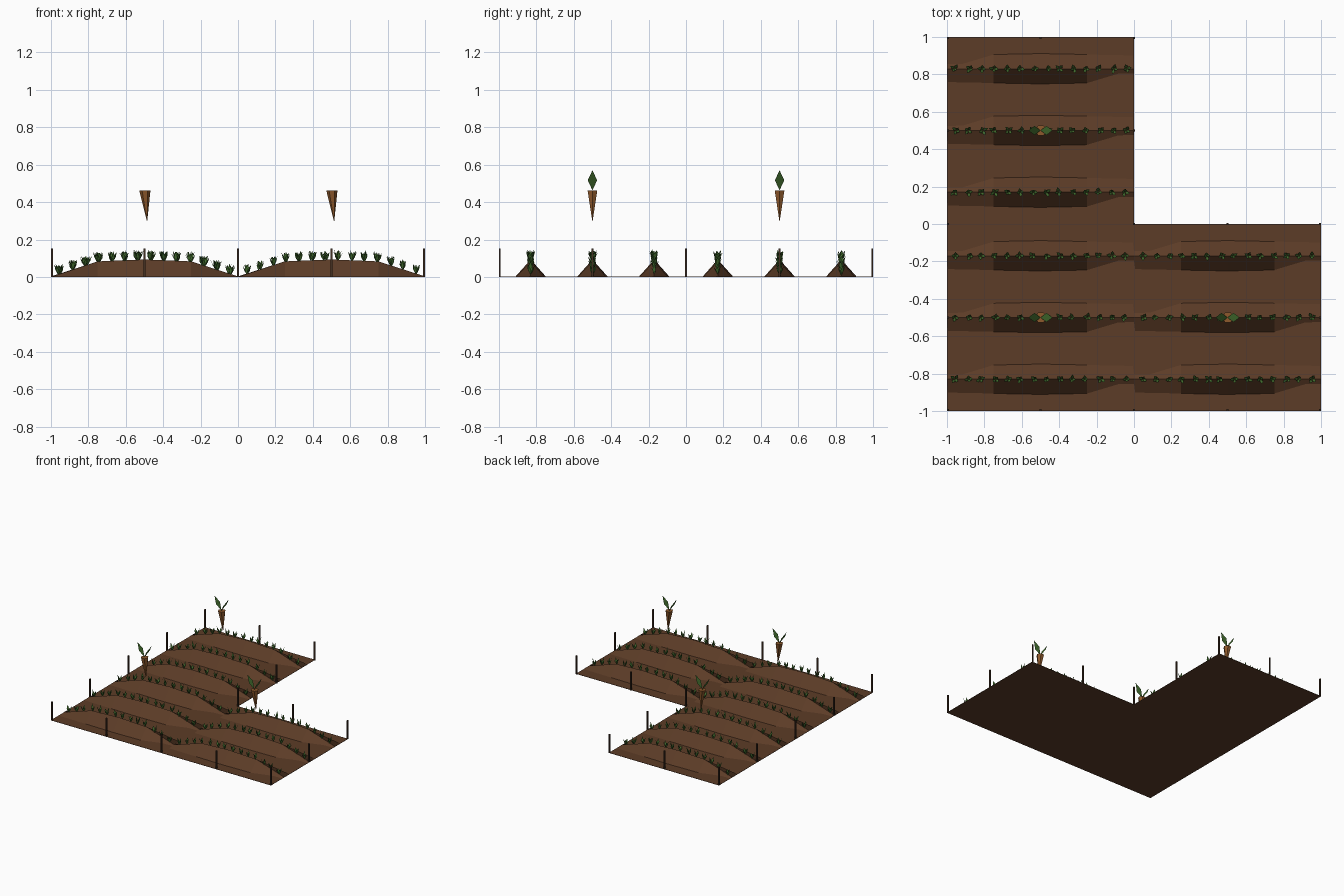
import bpy, bmesh, math, random
from mathutils import Vector

if "Cube" in bpy.data.objects:
    bpy.data.objects.remove(bpy.data.objects["Cube"])

random.seed(4)
TILES = [(-0.5, 0.5), (-0.5, -0.5), (0.5, -0.5)]
ROWS = (-0.33, 0.0, 0.33)


def material(name, rgb):
    m = bpy.data.materials.new(name)
    m.diffuse_color = (*rgb, 1)
    m.use_nodes = True
    m.node_tree.nodes["Principled BSDF"].inputs["Base Color"].default_value = m.diffuse_color
    return m


SOIL = material("soil brown", (0.107, 0.045, 0.020))
WOOD = material("dark post wood", (0.055, 0.029, 0.016))
LEAF = material("leaf green", (0.060, 0.165, 0.030))
ROOT = material("root orange", (0.270, 0.100, 0.025))


def finish(bm, name, mat, recalc=True):
    if recalc:
        bmesh.ops.recalc_face_normals(bm, faces=bm.faces)
    me = bpy.data.meshes.new(name)
    bm.to_mesh(me)
    bm.free()
    me.materials.append(mat)
    ob = bpy.data.objects.new(name, me)
    bpy.context.collection.objects.link(ob)
    return ob


def blade(bm, base, azimuth, tilt, length, width):
    """Flat diamond leaf leaning outward from its base."""
    out = Vector((math.cos(azimuth), math.sin(azimuth), 0))
    side = Vector((-out.y, out.x, 0)) * width / 2
    axis = out * math.sin(tilt) + Vector((0, 0, math.cos(tilt)))
    mid = base + axis * length * 0.5
    pts = (base, mid + side, base + axis * length, mid - side)
    bm.faces.new([bm.verts.new(p) for p in pts])


def crest(u):
    """Height of a ridge at distance u from its middle."""
    u = abs(u)
    return 0.09 - 0.01 * u / 0.25 if u < 0.25 else 0.08 * (0.5 - u) / 0.25


# L-shaped ground sheet
bm = bmesh.new()
outline = [(-1, -1), (1, -1), (1, 0), (0, 0), (0, 1), (-1, 1)]
face = bm.faces.new([bm.verts.new((x, y, 0)) for x, y in outline])
top = bmesh.ops.extrude_face_region(bm, geom=[face])
for v in top["geom"]:
    if isinstance(v, bmesh.types.BMVert):
        v.co.z = 0.002
finish(bm, "ground", SOIL)

# Ploughed ridges: triangular section, tapering to the tile edges
bm = bmesh.new()
for cx, cy in TILES:
    for r in ROWS:
        rings = []
        for u in (-0.5, -0.25, 0, 0.25, 0.5):
            w = 0.083 - 0.02 * abs(u)
            section = ((-w, 0), (0, crest(u) + 0.003), (w, 0))
            rings.append([bm.verts.new((cx + u, cy + r + dy, z)) for dy, z in section])
        for a, b in zip(rings, rings[1:]):
            for i in range(3):
                j = (i + 1) % 3
                bm.faces.new((a[i], b[i], b[j], a[j]))
        bm.faces.new(rings[0])
        bm.faces.new(rings[-1])
finish(bm, "soil_ridges", SOIL)

# Seedling tufts along each crest
bm = bmesh.new()
for cx, cy in TILES:
    for r in ROWS:
        for i in range(14):
            u = -0.455 + i * 0.07 + random.uniform(-0.008, 0.008)
            base = Vector((cx + u, cy + r, crest(u) - 0.004))
            turn = random.uniform(0, math.tau)
            for k in range(4):
                blade(bm, base, turn + k * math.tau / 4, random.uniform(0.25, 0.5),
                      random.uniform(0.05, 0.064), 0.018)
finish(bm, "seedlings", LEAF, False)

# Border posts at every corner and edge midpoint
bm = bmesh.new()
spots = set()
for (x0, y0), (x1, y1) in zip(outline, outline[1:] + outline[:1]):
    n = 2 * (abs(x1 - x0) + abs(y1 - y0))
    for i in range(n):
        spots.add((x0 + (x1 - x0) * i / n, y0 + (y1 - y0) * i / n))
for x, y in sorted(spots):
    cube = bmesh.ops.create_cube(bm, size=1)
    for v in cube["verts"]:
        px = max(-0.995, min(0.995, x))
        py = max(-0.995, min(0.995, y))
        v.co = Vector((px + v.co.x * 0.01, py + v.co.y * 0.01, (v.co.z + 0.5) * 0.152))
finish(bm, "border_posts", WOOD)

# Floating carrot over each tile: faceted root and two leaves
for n, (cx, cy) in enumerate(TILES, 1):
    bm = bmesh.new()
    ring = [bm.verts.new((cx + 0.002 + 0.03 * math.cos(a), cy + 0.03 * math.sin(a), 0.463))
            for a in (k * math.tau / 6 for k in range(6))]
    tip = bm.verts.new((cx + 0.014, cy, 0.293))
    bm.faces.new(ring)
    for a, b in zip(ring, ring[1:] + ring[:1]):
        bm.faces.new((a, b, tip))
    finish(bm, f"carrot_root_{n}", ROOT)

    bm = bmesh.new()
    for az in (0, math.pi):
        blade(bm, Vector((cx, cy, 0.463)), az, 0.54, 0.125, 0.05)
    finish(bm, f"carrot_leaves_{n}", LEAF, False)
